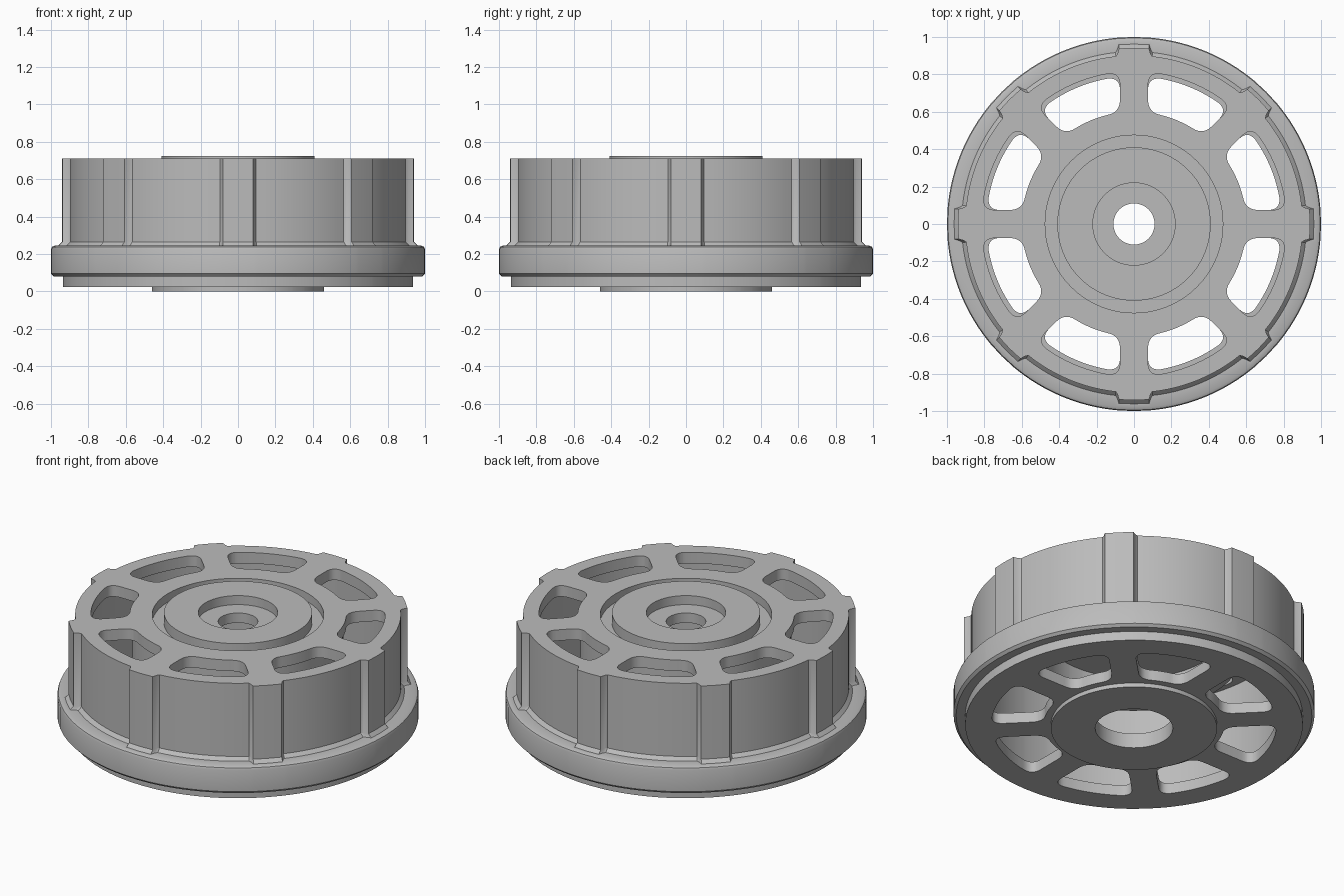
import bpy, bmesh, math
from mathutils import Vector

if "Cube" in bpy.data.objects:
    bpy.data.objects.remove(bpy.data.objects["Cube"])

SECTORS = 8
STEP = 2 * math.pi / SECTORS
SPOKE = 0.075   # half width of a spoke
LUG = 0.04      # how far the grip lugs stand out

grey = bpy.data.materials.new("plain grey")
grey.use_nodes = True
grey.diffuse_color = (0.5, 0.5, 0.5, 1)
grey.node_tree.nodes["Principled BSDF"].inputs["Base Color"].default_value = (0.5, 0.5, 0.5, 1)


def make_object(name, bm):
    bmesh.ops.recalc_face_normals(bm, faces=bm.faces)
    mesh = bpy.data.meshes.new(name)
    bm.to_mesh(mesh)
    bm.free()
    ob = bpy.data.objects.new(name, mesh)
    bpy.context.collection.objects.link(ob)
    mesh.materials.append(grey)
    return ob


def polar(r, a):
    return Vector((r * math.cos(a), r * math.sin(a), 0))


# Angles around the wheel with the lug amount at each one
ring = []
for s in range(SECTORS):
    base = s * STEP
    for a, lug in ((-0.108, 0), (-0.097, 0.3), (-0.085, 1), (0, 1), (0.085, 1), (0.097, 0.3), (0.108, 0)):
        ring.append((base + a, lug))
    gap = STEP - 0.216
    for k in range(1, 12):
        ring.append((base + 0.108 + gap * k / 12, 0))


def lathe(name, profile):
    """Revolve a closed (radius, height, lug) profile."""
    bm = bmesh.new()
    loops = [[bm.verts.new(polar(r + has_lug * lug * LUG, a) + Vector((0, 0, z)))
              for a, lug in ring] for r, z, has_lug in profile]
    n = len(ring)
    for i, lo in enumerate(loops):
        hi = loops[(i + 1) % len(loops)]
        for j in range(n):
            k = (j + 1) % n
            bm.faces.new((lo[j], lo[k], hi[k], hi[j]))
    return make_object(name, bm)


def fillet(start, corner, end, n=7):
    return [start.lerp(corner, t / n).lerp(corner.lerp(end, t / n), t / n) for t in range(n + 1)]


def window_outline(r_in, r_out, f):
    """Rounded opening between two parallel-sided spokes."""
    def edge(r):
        return math.asin(SPOKE / r)

    def arc(r):
        lo = edge(r) + f / r
        hi = STEP - lo
        return [polar(r, lo + (hi - lo) * k / 12) for k in range(1, 12)]

    def corner(r, side):
        def at(radius, extra=0):
            a = edge(radius) + extra
            return polar(radius, a if side == 0 else STEP - a)
        inward = f if r == r_in else -f
        return fillet(at(r + inward), at(r), at(r, f / r))

    return (corner(r_out, 0) + arc(r_out) + corner(r_out, 1)[::-1]
            + corner(r_in, 1) + arc(r_in)[::-1] + corner(r_in, 0)[::-1])


def cut_windows(target, r_in, r_out, f, z0, z1):
    bm = bmesh.new()
    pts = window_outline(r_in, r_out, f)
    for s in range(SECTORS):
        c, sn = math.cos(s * STEP), math.sin(s * STEP)
        rings = [[bm.verts.new((p.x * c - p.y * sn, p.x * sn + p.y * c, z)) for p in pts]
                 for z in (z0, z1)]
        bm.faces.new(rings[0][::-1])
        bm.faces.new(rings[1])
        for i in range(len(pts)):
            j = (i + 1) % len(pts)
            bm.faces.new((rings[0][i], rings[0][j], rings[1][j], rings[1][i]))
    cutter = make_object("window_cutter", bm)
    cutter.hide_render = True
    mod = target.modifiers.new("windows", "BOOLEAN")
    mod.operation = "DIFFERENCE"
    mod.solver = "EXACT"
    mod.object = cutter
    bpy.context.view_layer.objects.active = target
    bpy.ops.object.modifier_apply(modifier=mod.name)
    bpy.data.objects.remove(cutter)


# Hollow wheel: bottom plate, flange, lugged wall, top plate, hub and inner collar
wheel = lathe("wheel_body", [
    (0.215, 0, 0), (0.46, 0, 0), (0.46, 0.025, 0), (0.935, 0.025, 0), (0.935, 0.08, 0),
    (0.985, 0.08, 0), (1, 0.095, 0), (1, 0.225, 0), (0.995, 0.238, 0), (0.98, 0.245, 0),
    (0.922, 0.245, 1), (0.902, 0.265, 1), (0.902, 0.712, 1),
    (0.475, 0.712, 0), (0.475, 0.66, 0), (0.41, 0.66, 0), (0.41, 0.725, 0),
    (0.22, 0.725, 0), (0.22, 0.67, 0), (0.11, 0.67, 0), (0.11, 0.61, 0),
    (0.5, 0.61, 0), (0.5, 0.45, 0), (0.585, 0.45, 0), (0.585, 0.645, 0),
    (0.85, 0.645, 0), (0.85, 0.09, 0), (0.215, 0.09, 0)])

# Openings in the top and bottom plates
cut_windows(wheel, 0.6, 0.815, 0.07, 0.55, 0.8)
cut_windows(wheel, 0.5, 0.79, 0.07, -0.1, 0.2)

bpy.ops.object.select_all(action="DESELECT")
wheel.select_set(True)
bpy.context.view_layer.objects.active = wheel
bpy.ops.object.shade_smooth_by_angle(angle=math.radians(30))
